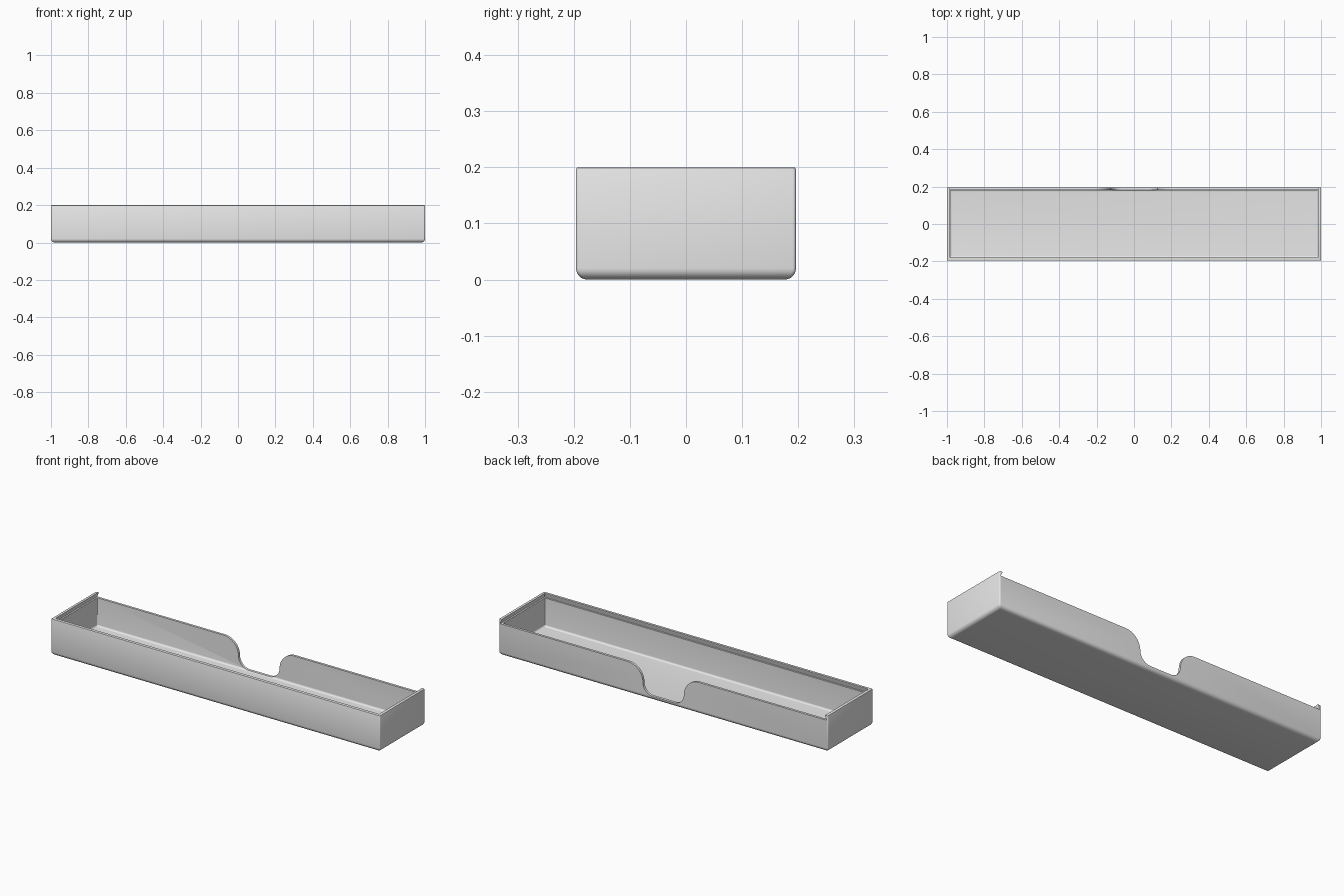
import bpy
import bmesh
from math import sin, cos, pi

cube = bpy.data.objects.get("Cube")
if cube:
    bpy.data.objects.remove(cube, do_unlink=True)

HALF_X, HALF_Y, HEIGHT = 1.0, 0.196, 0.2
WALL, FLOOR, LEDGE = 0.016, 0.018, 0.174

grey = bpy.data.materials.new("plain grey")
grey.use_nodes = True
grey.diffuse_color = (0.8, 0.8, 0.8, 1)
grey.node_tree.nodes["Principled BSDF"].inputs["Base Color"].default_value = (0.8, 0.8, 0.8, 1)


def make_object(name, bm):
    bmesh.ops.recalc_face_normals(bm, faces=bm.faces[:])
    mesh = bpy.data.meshes.new(name)
    bm.to_mesh(mesh)
    bm.free()
    mesh.materials.append(grey)
    obj = bpy.data.objects.new(name, mesh)
    bpy.context.collection.objects.link(obj)
    return obj


def arc(cx, cy, r, start, end, steps):
    """Points on a circular arc."""
    return [(cx + r * cos(start + (end - start) * i / steps),
             cy + r * sin(start + (end - start) * i / steps)) for i in range(steps + 1)]


def rounded_rect(x0, x1, y0, y1, r):
    corners = [(x1 - r, y1 - r), (x0 + r, y1 - r), (x0 + r, y0 + r), (x1 - r, y0 + r)]
    return [p for k, (cx, cy) in enumerate(corners)
            for p in arc(cx, cy, r, k * pi / 2, (k + 1) * pi / 2, 4)]


def loft(name, bounds, r, levels):
    """Stack rounded rectangles; each level is (inset, z)."""
    x0, x1, y0, y1 = bounds
    bm = bmesh.new()
    rings = [[bm.verts.new((x, y, z)) for x, y in
              rounded_rect(x0 + d, x1 - d, y0 + d, y1 - d, r)] for d, z in levels]
    for low, high in zip(rings, rings[1:]):
        for i in range(len(low)):
            j = (i + 1) % len(low)
            bm.faces.new((low[i], low[j], high[j], high[i]))
    bm.faces.new(rings[0])
    bm.faces.new(rings[-1])
    return make_object(name, bm)


def fillet(r, z):
    """Levels of a rounded bottom edge."""
    return [(r * (1 - sin(a)), z + r * (1 - cos(a))) for a in (pi / 2 * i / 6 for i in range(7))]


# Outer block with rounded bottom and slightly eased rim
tray = loft("tray", (-HALF_X, HALF_X, -HALF_Y, HALF_Y), 0.006,
            fillet(0.02, 0) + [(0, HEIGHT - 0.004), (0.001, HEIGHT - 0.001), (0.004, HEIGHT)])

# Hollow inside
cavity = loft("cavity_cutter", (-HALF_X + WALL, HALF_X - WALL, -HALF_Y + WALL, HALF_Y - 0.013),
              0.004, fillet(0.01, FLOOR) + [(0, HEIGHT + 0.05)])

# Undercut lid channel, open through the back
channel = loft("lid_channel_cutter", (-HALF_X + 0.007, HALF_X - 0.007, -HALF_Y + 0.007, 0.3),
               0.002, [(0, LEDGE), (0, LEDGE + 0.004), (0.01, HEIGHT - 0.003), (0.01, HEIGHT + 0.05)])

# Finger notch in the back wall: convex shoulders flowing into a rounded bottom
r_top, r_low, side, base = 0.09, 0.062, 0.125, 0.022
right_half = (arc(side - r_low, base + r_low, r_low, -pi / 2, 0, 10)
              + arc(side + r_top, LEDGE - r_top, r_top, pi, pi / 2, 12)
              + [(side + r_top, HEIGHT + 0.05)])
outline = right_half + [(-x, z) for x, z in reversed(right_half)]
bm = bmesh.new()
face = bm.faces.new([bm.verts.new((x, 0.165, z)) for x, z in outline])
pushed = bmesh.ops.extrude_face_region(bm, geom=[face])["geom"]
bmesh.ops.translate(bm, vec=(0, 0.1, 0),
                    verts=[v for v in pushed if isinstance(v, bmesh.types.BMVert)])
notch = make_object("finger_notch_cutter", bm)

# Cut the tray, then drop the cutters
bpy.ops.object.select_all(action="DESELECT")
tray.select_set(True)
bpy.context.view_layer.objects.active = tray
for cutter in (cavity, channel, notch):
    cutter.hide_render = True
    mod = tray.modifiers.new(cutter.name, "BOOLEAN")
    mod.operation, mod.solver, mod.object = "DIFFERENCE", "EXACT", cutter
    bpy.ops.object.modifier_apply(modifier=mod.name)
    bpy.data.objects.remove(cutter, do_unlink=True)

bpy.ops.object.shade_smooth_by_angle(angle=pi / 6)
